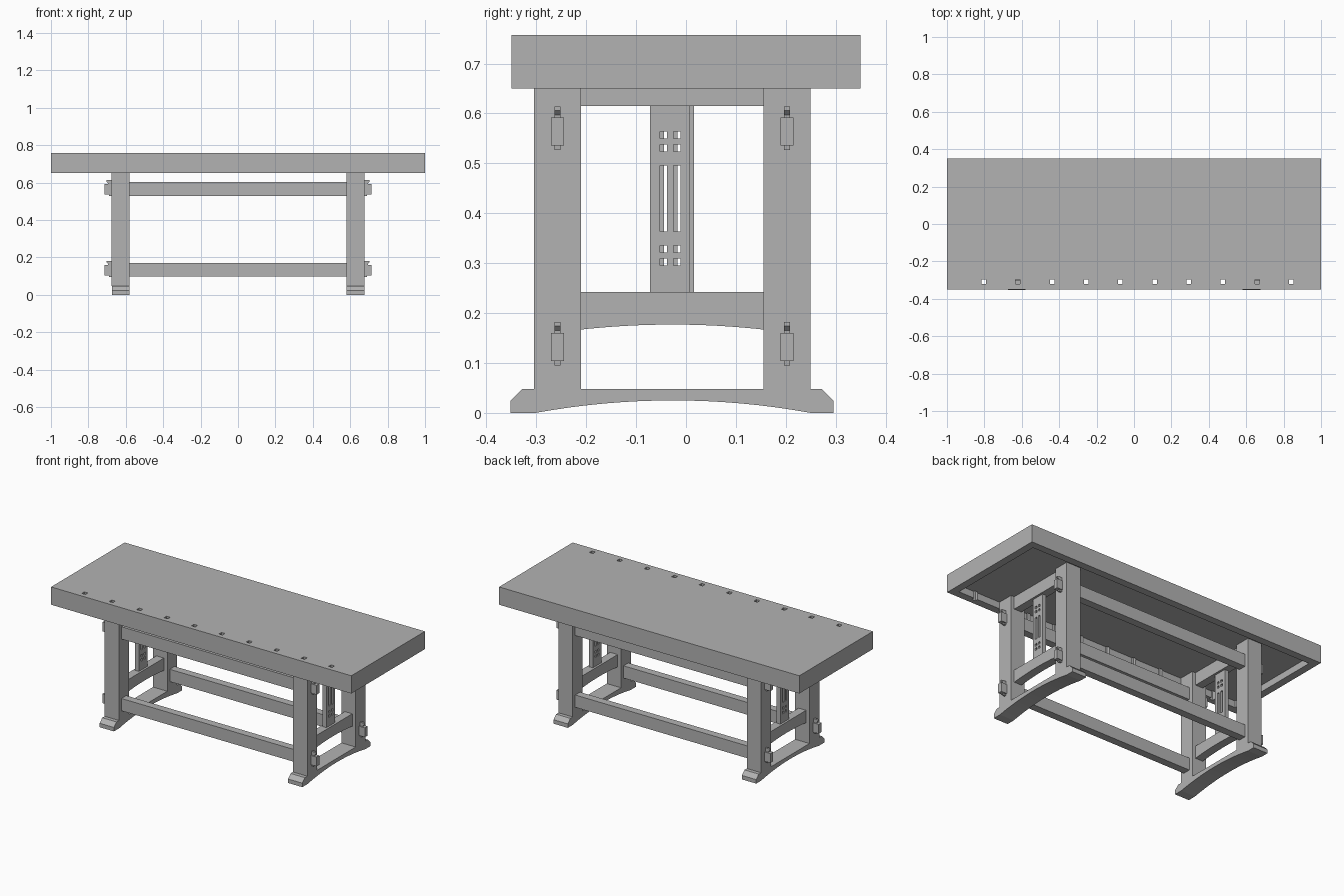
import bpy, bmesh
from mathutils import Matrix, Vector

cube = bpy.data.objects.get("Cube")
if cube:
    bpy.data.objects.remove(cube, do_unlink=True)

grey = bpy.data.materials.new("plain grey")
grey.use_nodes = True
grey.diffuse_color = (0.45, 0.45, 0.45, 1)
grey.node_tree.nodes["Principled BSDF"].inputs["Base Color"].default_value = (0.45, 0.45, 0.45, 1)


def finish(name, bm):
    bmesh.ops.recalc_face_normals(bm, faces=bm.faces)
    mesh = bpy.data.meshes.new(name)
    bm.to_mesh(mesh)
    bm.free()
    mesh.materials.append(grey)
    obj = bpy.data.objects.new(name, mesh)
    bpy.context.collection.objects.link(obj)
    return obj


def boxes(name, spans):
    """One mesh of boxes, each given as three (low, high) spans."""
    bm = bmesh.new()
    for span in spans:
        size = [hi - lo for lo, hi in span]
        mid = Vector([(hi + lo) / 2 for lo, hi in span])
        bmesh.ops.create_cube(bm, size=1, matrix=Matrix.Translation(mid) @ Matrix.Diagonal((*size, 1)))
    return finish(name, bm)


def box(name, *span):
    return boxes(name, [span])


def extrude(name, points, depth):
    """Extrude a closed outline of 3D points along a vector."""
    bm = bmesh.new()
    face = bm.faces.new([bm.verts.new(p) for p in points])
    new = bmesh.ops.extrude_face_region(bm, geom=[face])["geom"]
    bmesh.ops.translate(bm, vec=depth, verts=[v for v in new if isinstance(v, bmesh.types.BMVert)])
    return finish(name, bm)


def cut(obj, spans):
    """Cut boxes out of an object and discard the cutter."""
    cutter = boxes("cutter", spans)
    cutter.hide_render = True
    mod = obj.modifiers.new("cut", "BOOLEAN")
    mod.operation, mod.solver, mod.object = "DIFFERENCE", "EXACT", cutter
    graph = bpy.context.evaluated_depsgraph_get()
    mesh = bpy.data.meshes.new_from_object(obj.evaluated_get(graph))
    obj.modifiers.clear()
    obj.data = mesh
    bpy.data.objects.remove(cutter, do_unlink=True)


def around(mid, width):
    return (mid - width / 2, mid + width / 2)


def arch(y0, y1, z, rise, steps=16):
    """Shallow arc of (y, z) points."""
    ts = [i / steps for i in range(steps + 1)]
    return [(y0 + (y1 - y0) * t, z + rise * 4 * t * (1 - t)) for t in ts]


LEG_Y = {"front": -0.2575, "back": 0.2025}
IN, OUT = 0.58, 0.675
MID = (IN + OUT) / 2
CEIL = 0.69

# Bench top, hollow underneath, with a row of square dog holes
top = box("bench_top", (-1, 1), (-0.35, 0.35), (0.65, 0.757))
cut(top, [((-0.955, 0.955), (-0.305, 0.305), (0.6, CEIL))])
cut(top, [(around(-0.803 + 0.1826 * i, 0.024), around(-0.31, 0.024), (0.6, 0.8)) for i in range(10)])

for side, s in (("left", 1), ("right", -1)):
    def sx(lo, hi):
        return tuple(sorted((s * lo, s * hi)))

    # Foot with chamfered toes and arched underside
    profile = [(-0.352, 0)] + arch(-0.302, 0.25, 0, 0.025) + [
        (0.296, 0), (0.296, 0.024), (0.272, 0.048), (-0.328, 0.048), (-0.352, 0.024)]
    extrude(side + "_foot", [(s * IN, y, z) for y, z in profile], (s * (OUT - IN), 0, 0))

    # Legs
    for end, y in LEG_Y.items():
        box(f"{side}_{end}_leg", sx(IN, OUT), around(y, 0.094), (0.048, CEIL))

    # End rails between the legs
    box(side + "_upper_rail", sx(MID - 0.025, MID + 0.025), (-0.2105, 0.1555), (0.615, CEIL))
    rail = arch(-0.2105, 0.1555, 0.167, 0.01) + [(0.1555, 0.242), (-0.2105, 0.242)]
    extrude(side + "_lower_rail", [(s * (MID - 0.025), y, z) for y, z in rail], (s * 0.05, 0, 0))

    # Pierced splat
    yc = -0.028 - s * 0.004
    splat = box(side + "_splat", sx(MID - 0.0125, MID + 0.0125), around(yc, 0.08), (0.242, 0.615))
    rows = [(0.295, 0.309), (0.321, 0.335), (0.363, 0.496), (0.524, 0.538), (0.55, 0.564)]
    cut(splat, [(sx(0.5, 0.7), around(yc + d, 0.014), row) for row in rows for d in (-0.0135, 0.0135)])

    # Through tenons held by wedges
    for end, y in LEG_Y.items():
        for level, z in (("lower", 0.097), ("upper", 0.529)):
            tag = f"{side}_{end}_{level}"
            box(tag + "_tenon", sx(OUT - 0.01, 0.713), around(y, 0.026), (z + 0.007, z + 0.063))
            wedge = [(0.675, -0.002), (0.69, -0.002), (0.695, 0.068), (0.704, 0.077),
                     (0.704, 0.085), (0.675, 0.085)]
            extrude(tag + "_wedge", [(s * x, y - 0.006, z + h) for x, h in wedge], (0, 0.012, 0))

# Long stretchers
for end, y in LEG_Y.items():
    for level, z in (("lower", 0.097), ("upper", 0.529)):
        box(f"{end}_{level}_stretcher", (-IN, IN), around(y, 0.046), (z, z + 0.074))
